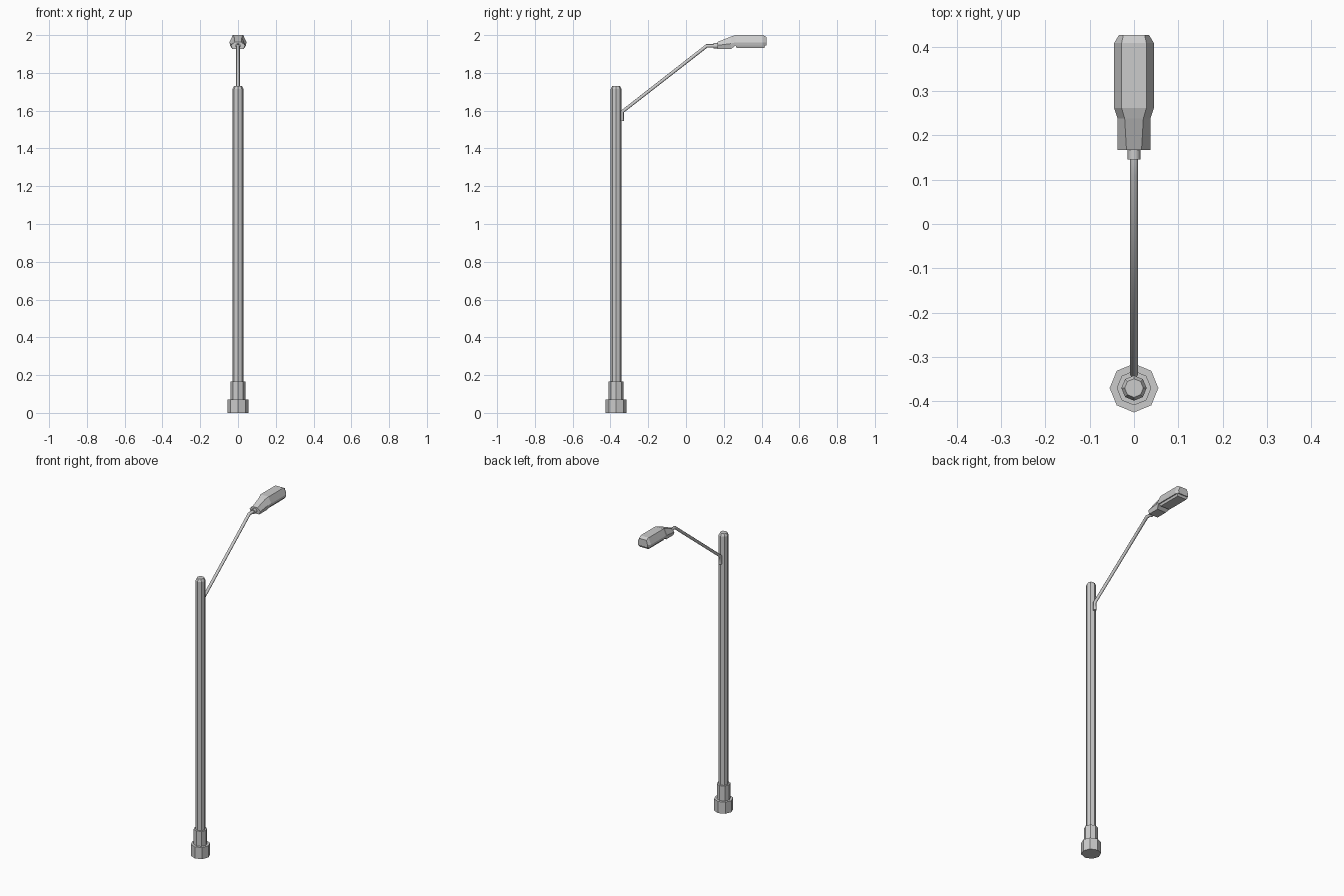
import bpy, bmesh, math

if "Cube" in bpy.data.objects:
    bpy.data.objects.remove(bpy.data.objects["Cube"])

POLE_Y = -0.37


def finish(name, bm):
    bmesh.ops.recalc_face_normals(bm, faces=bm.faces)
    me = bpy.data.meshes.new(name)
    bm.to_mesh(me)
    bm.free()
    ob = bpy.data.objects.new(name, me)
    bpy.context.collection.objects.link(ob)
    return ob


def loft(name, rings):
    """Skin a list of equal-length closed rings and cap both ends."""
    bm = bmesh.new()
    loops = [[bm.verts.new(p) for p in ring] for ring in rings]
    n = len(loops[0])
    for a, b in zip(loops, loops[1:]):
        for i in range(n):
            j = (i + 1) % n
            bm.faces.new((a[i], a[j], b[j], b[i]))
    bm.faces.new(loops[0][::-1])
    bm.faces.new(loops[-1])
    return finish(name, bm)


def octagon(r, z):
    return [(r * math.cos(i * math.pi / 4), POLE_Y + r * math.sin(i * math.pi / 4), z)
            for i in range(8)]


def lathe(name, profile):
    return loft(name, [octagon(r, z) for r, z in profile])


def rod(name, points, radius):
    cu = bpy.data.curves.new(name, 'CURVE')
    cu.dimensions = '3D'
    cu.bevel_depth = radius
    cu.bevel_resolution = 2
    cu.use_fill_caps = True
    sp = cu.splines.new('POLY')
    sp.points.add(len(points) - 1)
    for p, (y, z) in zip(sp.points, points):
        p.co = (0, y, z, 1)
    ob = bpy.data.objects.new(name, cu)
    bpy.context.collection.objects.link(ob)
    return ob


def section(y, wb, zb, wm, zm, wt, zt):
    """Six-sided symmetric housing section: bottom, widest and top half-widths."""
    right = [(wb, y, zb), (wm, y, zm), (wt, y, zt)]
    return right + [(-x, yy, z) for x, yy, z in reversed(right)]


# Stepped foot and pole with chamfered top
lathe("pole_base", [(0.055, 0), (0.055, 0.072)])
lathe("pole_collar", [(0.039, 0.07), (0.039, 0.165)])
lathe("pole", [(0.0285, 0.16), (0.0285, 1.715), (0.021, 1.73)])

# Bent arm and the socket into the lamp
rod("arm", [(-0.338, 1.545), (-0.338, 1.594), (0.11, 1.943), (0.17, 1.943)], 0.0095)
rod("arm_socket", [(0.146, 1.943), (0.17, 1.943)], 0.0145)

# Lamp housing: low neck widening into the head
loft("lamp_housing", [
    section(0.167, 0.030, 1.926, 0.037, 1.946, 0.017, 1.964),
    section(0.238, 0.030, 1.926, 0.037, 1.955, 0.021, 1.992),
    section(0.262, 0.042, 1.945, 0.045, 1.962, 0.028, 2.0),
    section(0.408, 0.042, 1.945, 0.045, 1.962, 0.028, 2.0),
    section(0.426, 0.032, 1.945, 0.034, 1.962, 0.024, 1.99),
])

# Lens under the head
loft("lamp_lens", [
    [(x, y, z) for x, y in ((-a, 0.262 + d), (a, 0.262 + d), (a, 0.42 - d), (-a, 0.42 - d))]
    for a, d, z in ((0.036, 0, 1.946), (0.031, 0.006, 1.932))
])
